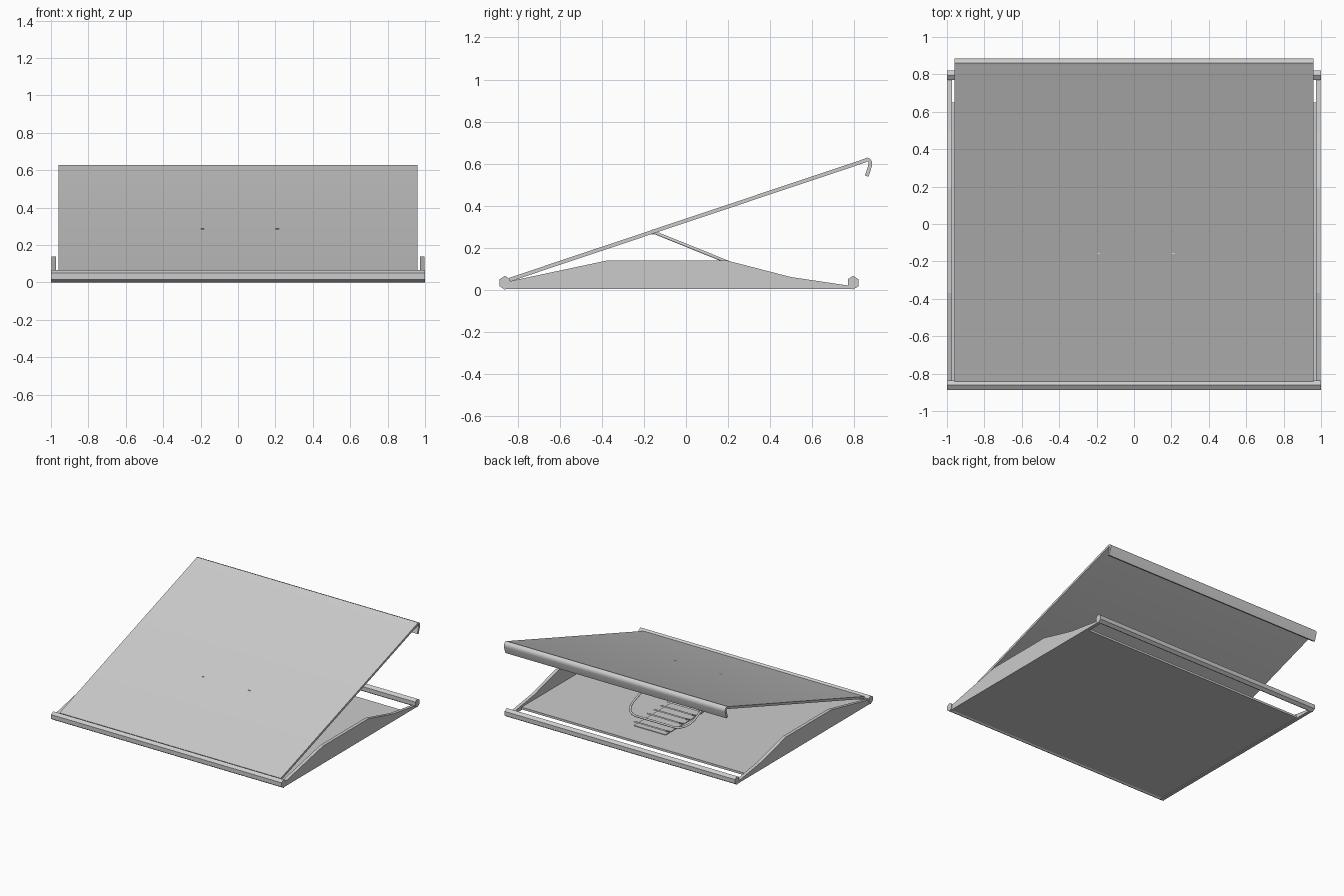
import bpy, bmesh, math
from mathutils import Vector

cube = bpy.data.objects.get("Cube")
if cube:
    bpy.data.objects.remove(cube, do_unlink=True)

grey = bpy.data.materials.new("light_grey_metal")
grey.use_nodes = True
colour = (0.6, 0.6, 0.6, 1)
grey.diffuse_color = colour
grey.node_tree.nodes["Principled BSDF"].inputs["Base Color"].default_value = colour


def extrude_profile(name, profile, x0, x1):
    """Solid made from a (y, z) outline swept along x."""
    bm = bmesh.new()
    face = bm.faces.new([bm.verts.new((x0, y, z)) for y, z in profile])
    res = bmesh.ops.extrude_face_region(bm, geom=[face])
    new = [v for v in res["geom"] if isinstance(v, bmesh.types.BMVert)]
    bmesh.ops.translate(bm, verts=new, vec=(x1 - x0, 0, 0))
    bmesh.ops.recalc_face_normals(bm, faces=bm.faces)
    mesh = bpy.data.meshes.new(name)
    bm.to_mesh(mesh)
    bm.free()
    mesh.materials.append(grey)
    obj = bpy.data.objects.new(name, mesh)
    bpy.context.collection.objects.link(obj)
    return obj


def strip(path, thickness):
    """Outline of a bent sheet that follows a (y, z) path."""
    pts = [Vector(p) for p in path]
    left, right = [], []
    for i, p in enumerate(pts):
        d = (pts[min(i + 1, len(pts) - 1)] - pts[max(i - 1, 0)]).normalized()
        n = Vector((-d.y, d.x)) * thickness / 2
        left.append(p + n)
        right.append(p - n)
    return left + right[::-1]


def box(name, y0, y1, z0, z1, half):
    return extrude_profile(name, [(y0, z0), (y1, z0), (y1, z1), (y0, z1)], -half, half)


# Hexagonal bars across the front and back
for name, y in (("front_bar", -0.862), ("back_bar", 0.795)):
    hexagon = [(y + 0.029 * math.cos(a), 0.033 + 0.033 * math.sin(a))
               for a in (math.radians(30 + 60 * i) for i in range(6))]
    extrude_profile(name, hexagon, -1, 1)

# Side walls with a raised middle
wall = [(-0.86, 0.003), (0.79, 0.003), (0.77, 0.02), (0.5, 0.06), (0.19, 0.14),
        (-0.37, 0.14), (-0.84, 0.04)]
extrude_profile("left_wall", wall, 0.972, 0.998)
extrude_profile("right_wall", wall, -0.998, -0.972)

# Base sheet, stopping short of the back bar
box("base_plate", -0.86, 0.65, 0.008, 0.025, 0.975)

# Sloping top sheet with a rounded lip at the back
path = [(-0.838, 0.048), (0.852, 0.614)]
for deg in (85, 50, 15, -20):
    a = math.radians(deg)
    path.append((0.86 + 0.018 * math.cos(a), 0.6 + 0.02 * math.sin(a)))
path.append((0.86, 0.54))
top = extrude_profile("top_plate", strip(path, 0.018), -0.96, 0.96)

# Notched rack of tilted slats
box("rack_floor", -0.02, 0.45, 0.022, 0.03, 0.138)
for i in range(6):
    y = 0.015 + i * 0.082
    extrude_profile("rack_slat", strip([(y - 0.03, 0.03), (y + 0.025, 0.06)], 0.01),
                    -0.138, 0.138)

# Bent wire prop between the top sheet and the rack
y_top, z_top, y_low, z_low = -0.15, 0.272, 0.37, 0.062


def on_prop(x, t):
    return (x, y_top + (y_low - y_top) * t, z_top + (z_low - z_top) * t)


half_loop = [on_prop(0.2, 0), on_prop(0.235, 0.02), on_prop(0.255, 0.08), on_prop(0.265, 0.8)]
for k in range(1, 5):
    a = math.radians(22.5 * k)
    half_loop.append(on_prop(0.165 + 0.1 * math.cos(a), 0.8 + 0.2 * math.sin(a)))
points = half_loop + [(-x, y, z) for x, y, z in reversed(half_loop)]
curve = bpy.data.curves.new("prop_wire", "CURVE")
curve.dimensions = "3D"
curve.bevel_depth = 0.008
curve.bevel_resolution = 2
curve.use_fill_caps = True
spline = curve.splines.new("POLY")
spline.points.add(len(points) - 1)
for p, co in zip(spline.points, points):
    p.co = (co[0] + 0.01, co[1], co[2], 1)
curve.materials.append(grey)
bpy.context.collection.objects.link(bpy.data.objects.new("prop_wire", curve))

# Small hinge tabs showing through the top sheet
for x in (-0.19, 0.21):
    extrude_profile("hinge_tab", strip([(-0.16, 0.262), (-0.157, 0.287)], 0.008),
                    x - 0.009, x + 0.009)

# Smooth the rounded lip while keeping creases sharp
bpy.ops.object.select_all(action="DESELECT")
top.select_set(True)
bpy.context.view_layer.objects.active = top
bpy.ops.object.shade_smooth_by_angle(angle=math.radians(40))
